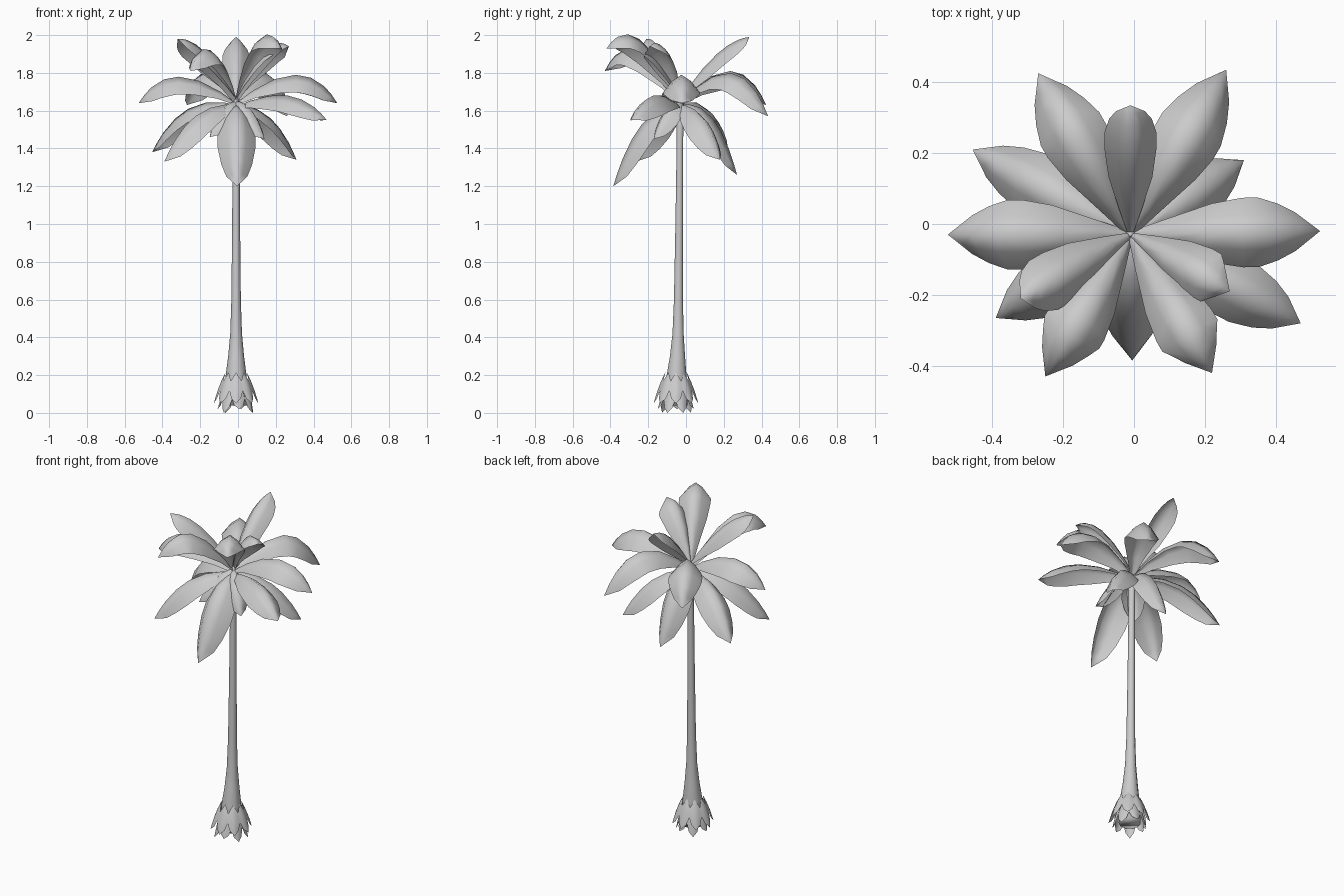
import bpy, bmesh, math
from mathutils import Vector

if "Cube" in bpy.data.objects:
    bpy.data.objects.remove(bpy.data.objects["Cube"])

def finish(name, bm):
    me = bpy.data.meshes.new(name)
    bm.to_mesh(me)
    bm.free()
    me.shade_smooth()
    ob = bpy.data.objects.new(name, me)
    bpy.context.collection.objects.link(ob)
    return ob

def blade(name, root, mid, tip, width, profile, droop):
    """Arched leaf surface through root, mid and tip, with drooping edges."""
    root, mid, tip = Vector(root), Vector(mid), Vector(tip)
    ctrl = 2 * mid - (root + tip) / 2
    flat = Vector((tip.x - root.x, tip.y - root.y, 0)).normalized()
    side = Vector((-flat.y, flat.x, 0))
    bm = bmesh.new()
    prev = None
    for t, w in profile:
        p = root * (1 - t) ** 2 + ctrl * 2 * t * (1 - t) + tip * t * t
        tan = ((ctrl - root) * (1 - t) + (tip - ctrl) * t).normalized()
        nrm = tan.cross(side)
        if nrm.z < 0:
            nrm = -nrm
        w *= width
        if w == 0:
            row = [bm.verts.new(p)] * 5
        else:
            row = [bm.verts.new(p + side * w * s - nrm * droop * w * abs(s) ** 1.5)
                   for s in (-1, -0.5, 0, 0.5, 1)]
        if prev:
            for i in range(4):
                q = [prev[i], row[i], row[i + 1], prev[i + 1]]
                bm.faces.new(list(dict.fromkeys(q)))
        prev = row
    bm.normal_update()
    if sum(f.normal.dot(Vector((0, 0, 1)) + flat * 0.2) for f in bm.faces) < 0:
        bmesh.ops.reverse_faces(bm, faces=bm.faces)
    return finish(name, bm)

# Trunk: flared base, slim tapering stem
bm = bmesh.new()
rings = [(0.04, 0.062, -0.05), (0.2, 0.055, -0.05), (0.3, 0.042, -0.045), (0.42, 0.031, -0.042),
         (0.6, 0.025, -0.04), (1.0, 0.021, -0.036), (1.45, 0.018, -0.032),
         (1.62, 0.02, -0.03), (1.68, 0.005, -0.03)]
prev = None
N = 10
for z, r, y in rings:
    row = [bm.verts.new((-0.01 + r * math.cos(2 * math.pi * i / N),
                         y + r * math.sin(2 * math.pi * i / N), z)) for i in range(N)]
    if prev:
        for i in range(N):
            j = (i + 1) % N
            bm.faces.new((prev[i], prev[j], row[j], row[i]))
    else:
        bm.faces.new(row)
    prev = row
bm.faces.new(prev)
bmesh.ops.recalc_face_normals(bm, faces=bm.faces)
trunk = finish("trunk", bm)

# Crown leaves: tip x, y, z, middle position and height, root height, half width
LEAF = [(0, 0.12), (0.12, 0.45), (0.3, 0.85), (0.5, 1.0), (0.66, 1.0),
        (0.82, 0.82), (0.92, 0.56), (1, 0)]
leaves = [
    # spreading ring
    (0.525, -0.02, 1.64, 0.59, 1.79, 1.64, 0.098),
    (-0.525, -0.03, 1.64, 0.59, 1.78, 1.64, 0.098),
    (0.26, 0.435, 1.57, 0.58, 1.80, 1.64, 0.095),
    (-0.27, 0.425, 1.63, 0.58, 1.81, 1.64, 0.095),
    (0.47, -0.28, 1.55, 0.57, 1.68, 1.62, 0.09),
    # upright ring
    (-0.01, 0.335, 1.99, 0.53, 1.90, 1.66, 0.073),
    (0.22, -0.42, 1.93, 0.56, 1.98, 1.66, 0.09),
    (-0.25, -0.43, 1.81, 0.57, 1.92, 1.65, 0.09),
    (0.27, -0.19, 1.94, 0.53, 1.92, 1.67, 0.08),
    (-0.32, -0.21, 1.98, 0.53, 1.91, 1.67, 0.08),
    # hanging ring
    (-0.455, 0.21, 1.38, 0.57, 1.61, 1.63, 0.09),
    (-0.39, -0.265, 1.33, 0.57, 1.57, 1.63, 0.09),
    (0.31, 0.18, 1.34, 0.57, 1.56, 1.63, 0.085),
    (-0.01, 0.27, 1.26, 0.57, 1.56, 1.63, 0.09),
    (-0.005, -0.385, 1.20, 0.57, 1.53, 1.63, 0.1),
    # short inner leaves
    (0.14, -0.17, 1.45, 0.55, 1.60, 1.65, 0.065),
    (-0.15, -0.17, 1.46, 0.55, 1.60, 1.65, 0.065),
]
cx, cy = -0.01, -0.03
for k, (x, y, z, f, mz, rz, w) in enumerate(leaves):
    mid = (cx + (x - cx) * f, cy + (y - cy) * f, mz)
    blade(f"crown_leaf_{k + 1}", (cx, cy, rz), mid, (x, y, z), w, LEAF, 0.95)

# Base husk: overlapping rings of pointed scales around the foot
SCALE = [(0, 0), (0.3, 0.8), (0.6, 1.0), (0.85, 0.7), (1, 0)]
husk = [(8, 0.0, [(0.056, 0.215), (0.09, 0.14), (0.118, 0.05)], 0.036),
        (7, 0.4, [(0.056, 0.16), (0.078, 0.09), (0.098, 0.005)], 0.034)]
for r_i, (n, off, pts, w) in enumerate(husk):
    for i in range(n):
        a = 2 * math.pi * i / n + off
        p = [(-0.01 + r * math.cos(a), -0.053 + r * math.sin(a), z) for r, z in pts]
        if r_i == 1:
            p[2] = (p[2][0], p[2][1], 0.0 if i % 2 == 0 else 0.02)
        blade(f"base_scale_{r_i + 1}_{i + 1}", *p, w, SCALE, 0.35)
